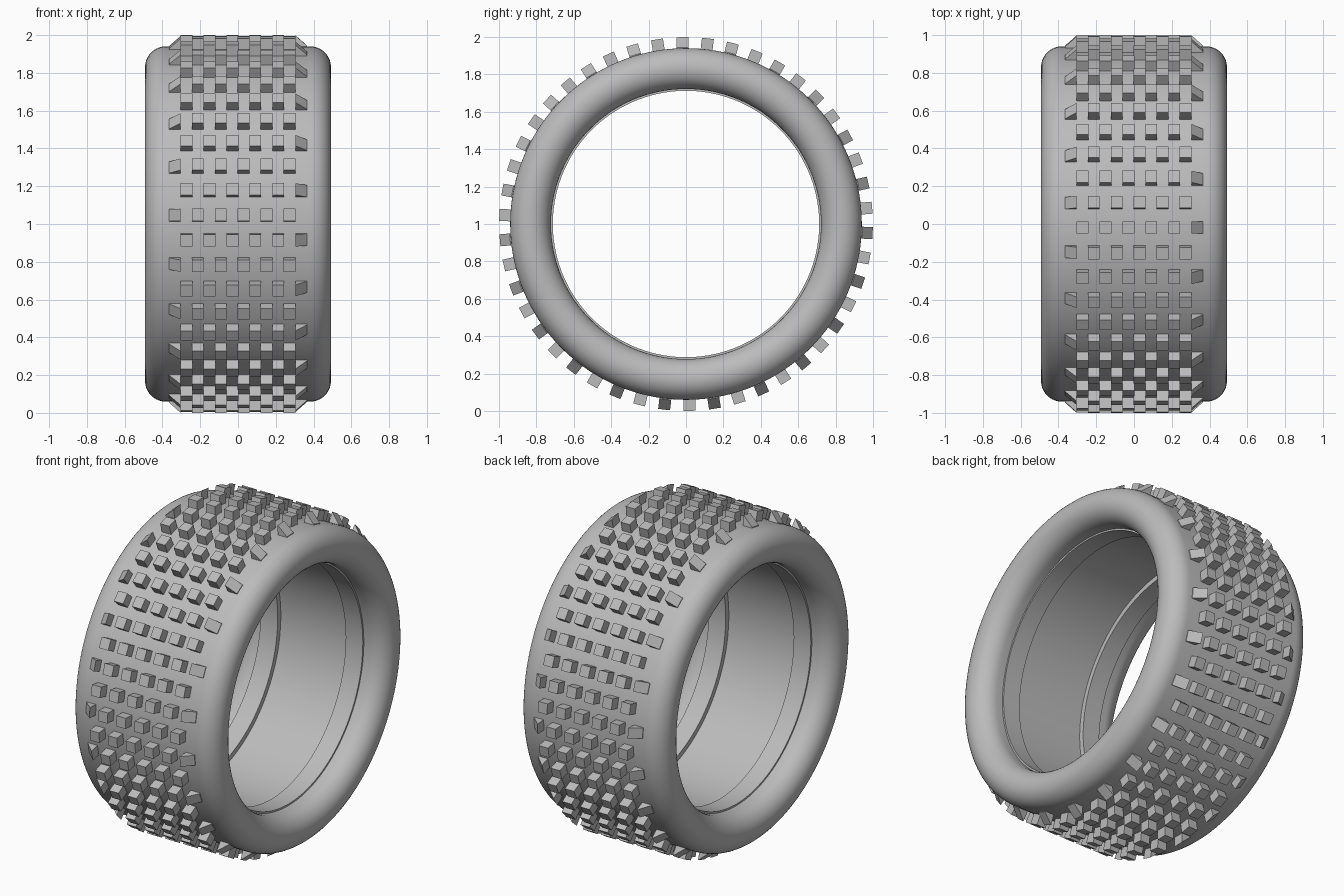
import bpy, bmesh, math
from mathutils import Matrix, Vector

if "Cube" in bpy.data.objects:
    bpy.data.objects.remove(bpy.data.objects["Cube"], do_unlink=True)

rubber = bpy.data.materials.new("grey_rubber")
rubber.use_nodes = True
GREY = (0.5, 0.5, 0.5, 1)
rubber.diffuse_color = GREY
bsdf = rubber.node_tree.nodes["Principled BSDF"]
bsdf.inputs["Base Color"].default_value = GREY
bsdf.inputs["Roughness"].default_value = 0.7

AXLE = Vector((0, 0, 1))
TREAD_R, TIP_R = 0.94, 0.999
ROWS, PHASE = 46, 0.0875
KNOB_W, KNOB_L, PITCH = 0.062, 0.064, 0.1215


def finish(bm, name):
    bmesh.ops.recalc_face_normals(bm, faces=bm.faces[:])
    mesh = bpy.data.meshes.new(name)
    bm.to_mesh(mesh)
    bm.free()
    mesh.materials.append(rubber)
    obj = bpy.data.objects.new(name, mesh)
    bpy.context.collection.objects.link(obj)
    return obj


# Carcass: half cross-section (x, radius) mirrored, then revolved about x
def carcass():
    wall_x, wall_r, bulge = 0.383, 0.831, 0.109
    half = [(0.19, TREAD_R)]
    for i in range(21):
        a = math.pi / 2 - math.pi * i / 20
        half.append((wall_x + bulge * math.cos(a), wall_r + bulge * math.sin(a)))
    # bead step, bead seat and inner liner
    half += [(0.345, 0.722), (0.345, 0.712), (0.23, 0.712), (0.23, 0.742)]
    profile = half + [(-x, r) for x, r in reversed(half)]

    bm = bmesh.new()
    verts = [bm.verts.new((x, r, AXLE.z)) for x, r in profile]
    edges = [bm.edges.new((v, verts[(i + 1) % len(verts)])) for i, v in enumerate(verts)]
    bmesh.ops.spin(bm, geom=verts + edges, cent=AXLE, axis=(1, 0, 0),
                   angle=math.tau, steps=144, use_merge=True)
    bmesh.ops.remove_doubles(bm, verts=bm.verts[:], dist=0.0001)
    return finish(bm, "tire_carcass")


# Knob: a box standing on the tread; shoulder knobs slope down on the outside
def add_knob(bm, x, angle, shoulder=0):
    base = TREAD_R - 0.015
    place = (Matrix.Translation(AXLE) @ Matrix.Rotation(angle, 4, 'X')
             @ Matrix.Translation((x, (base + TIP_R) / 2, 0)))
    size = Matrix.Diagonal((KNOB_W, TIP_R - base, KNOB_L, 1))
    verts = bmesh.ops.create_cube(bm, size=1, matrix=size)["verts"]
    for v in verts:
        if v.co.x * shoulder > 0 and v.co.y > 0:
            v.co.y -= TIP_R - TREAD_R - 0.004
    bmesh.ops.transform(bm, matrix=place, verts=verts)


tire = carcass()
bpy.context.view_layer.objects.active = tire
tire.select_set(True)
bpy.ops.object.shade_smooth_by_angle(angle=math.radians(35))

# Tread: alternate rows are mirrored, each with one shoulder knob
center_bm, shoulder_bm = bmesh.new(), bmesh.new()
for row in range(ROWS):
    side = -1 if row % 2 == 0 else 1
    angle = PHASE + math.tau * row / ROWS
    for k in range(5):
        add_knob(center_bm, side * (0.2135 - PITCH * k), angle)
    add_knob(shoulder_bm, side * (0.2135 + PITCH), angle, side)
finish(center_bm, "tread_knobs")
finish(shoulder_bm, "shoulder_knobs")
